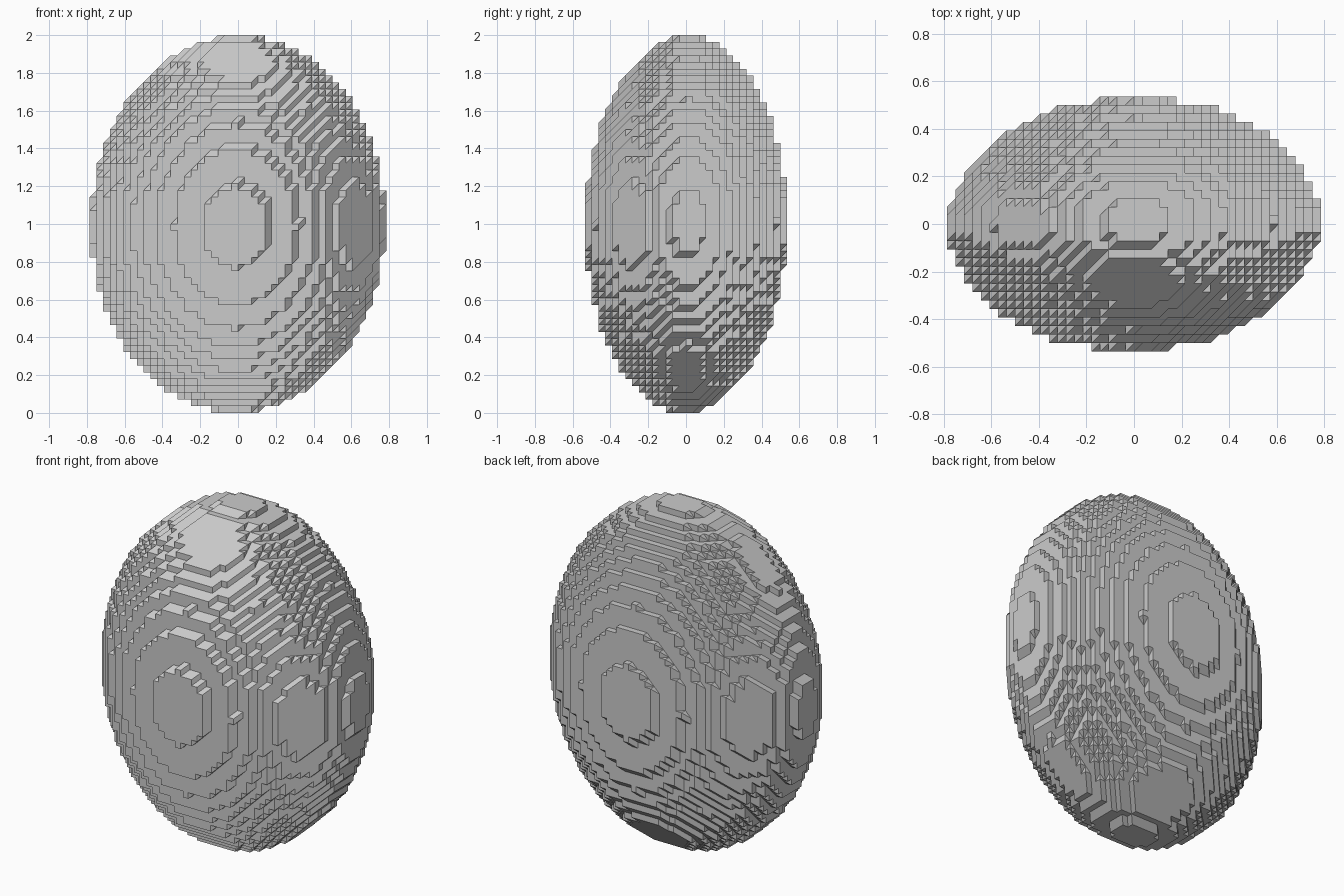
import bpy, bmesh
from itertools import permutations, product

cube = bpy.data.objects.get("Cube")
if cube:
    bpy.data.objects.remove(cube, do_unlink=True)

STEP = 2 / 56                  # lattice spacing
RADII = (21.3, 14.35, 27.4)    # egg radii in lattice steps
REACH = (22, 15, 28)           # outermost lattice points


def inside(p):
    return sum((c / r) ** 2 for c, r in zip(p, RADII)) <= 1


# Lattice points lying in the solid
spans = [range(-n, n + 1) for n in REACH]
core = {p for p in product(*spans) if inside(p)}

# Split each lattice cell into six tetrahedra along its main diagonal,
# keep those touching the core, and keep only their unshared faces
skin = set()
for cell in product(*(range(-n, n) for n in REACH)):
    corners = {o: tuple(c + d for c, d in zip(cell, o)) for o in product((0, 1), repeat=3)}
    if core.isdisjoint(corners.values()):
        continue
    for order in permutations(range(3)):
        offset = [0, 0, 0]
        tet = [corners[tuple(offset)]]
        for axis in order:
            offset[axis] = 1
            tet.append(corners[tuple(offset)])
        if core.isdisjoint(tet):
            continue
        for skip in range(4):
            face = tuple(tet[:skip] + tet[skip + 1:])
            if face in skin:
                skin.remove(face)
            else:
                skin.add(face)

# Stepped egg mesh
bm = bmesh.new()
verts = {}
for face in sorted(skin):
    for p in face:
        if p not in verts:
            verts[p] = bm.verts.new((p[0] * STEP, p[1] * STEP, p[2] * STEP + 1))
    bm.faces.new([verts[p] for p in face])
bmesh.ops.recalc_face_normals(bm, faces=bm.faces[:])

mesh = bpy.data.meshes.new("stepped_egg")
bm.to_mesh(mesh)
bm.free()
egg = bpy.data.objects.new("stepped_egg", mesh)
bpy.context.collection.objects.link(egg)

# Plain grey finish
grey = bpy.data.materials.new("plain_grey")
grey.use_nodes = True
colour = (0.6, 0.6, 0.6, 1)
grey.diffuse_color = colour
grey.node_tree.nodes["Principled BSDF"].inputs["Base Color"].default_value = colour
mesh.materials.append(grey)
